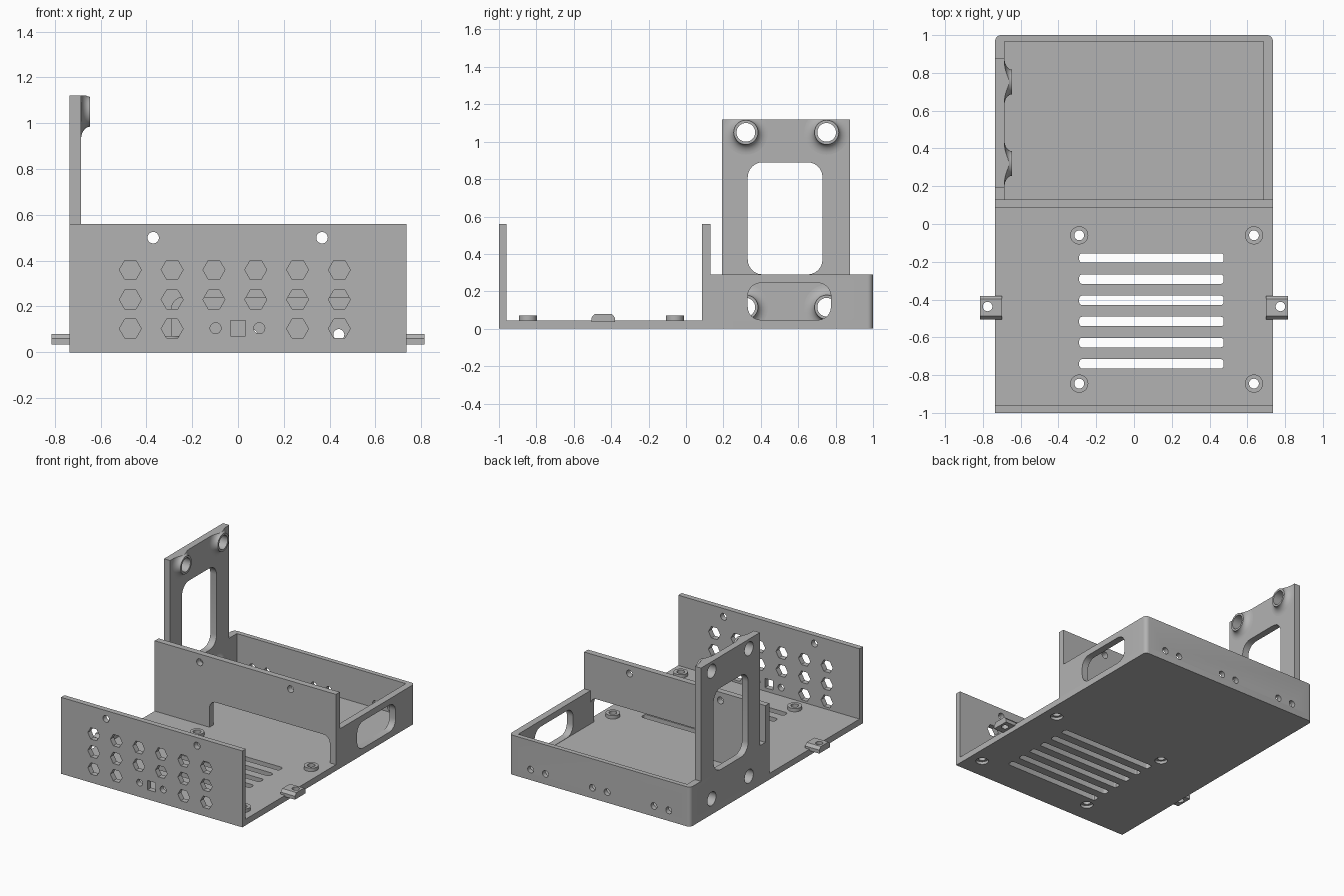
import bpy, bmesh
from math import cos, sin, pi, radians

cube = bpy.data.objects.get("Cube")
if cube:
    bpy.data.objects.remove(cube, do_unlink=True)

grey = bpy.data.materials.new("plain grey")
grey.use_nodes = True
GREY = (0.45, 0.45, 0.45, 1)
grey.diffuse_color = GREY
grey.node_tree.nodes["Principled BSDF"].inputs["Base Color"].default_value = GREY

# Main sizes
HALF_W, FLOOR, WALL, INNER = 0.735, 0.045, 0.56, 0.685
MID_Y0, MID_Y1, TRAY_TOP, TOWER_TOP = 0.085, 0.13, 0.29, 1.12


def circle(u, v, r, n=32, turn=0):
    return [(u + r * cos(turn + 2 * pi * i / n), v + r * sin(turn + 2 * pi * i / n)) for i in range(n)]


def rounded(u0, u1, v0, v1, r=0.0, n=6):
    """Rectangle outline with rounded corners."""
    if r == 0:
        return [(u0, v0), (u1, v0), (u1, v1), (u0, v1)]
    centres = [(u1 - r, v1 - r), (u0 + r, v1 - r), (u0 + r, v0 + r), (u1 - r, v0 + r)]
    return [(cu + r * cos((q + k / n) * pi / 2), cv + r * sin((q + k / n) * pi / 2))
            for q, (cu, cv) in enumerate(centres) for k in range(n + 1)]


def place(axis, u, v, w):
    return {"x": (w, u, v), "y": (u, w, v), "z": (u, v, w)}[axis]


def prism(name, outlines, axis, a, b):
    """Extrude one or more outlines along an axis from a to b."""
    bm = bmesh.new()
    for pts in outlines:
        lo = [bm.verts.new(place(axis, u, v, a)) for u, v in pts]
        hi = [bm.verts.new(place(axis, u, v, b)) for u, v in pts]
        bm.faces.new(lo[::-1])
        bm.faces.new(hi)
        for i in range(len(pts)):
            j = (i + 1) % len(pts)
            bm.faces.new((lo[i], lo[j], hi[j], hi[i]))
    return finish(name, bm)


def finish(name, bm):
    bmesh.ops.recalc_face_normals(bm, faces=bm.faces)
    me = bpy.data.meshes.new(name)
    bm.to_mesh(me)
    bm.free()
    me.materials.append(grey)
    ob = bpy.data.objects.new(name, me)
    bpy.context.collection.objects.link(ob)
    return ob


def box(name, x0, x1, y0, y1, z0, z1):
    return prism(name, [rounded(x0, x1, y0, y1)], "z", z0, z1)


def cut(ob, outlines, axis, a, b, operation="DIFFERENCE"):
    """Boolean an extruded outline with a part, then drop the cutter."""
    cutter = prism("cutter", outlines, axis, a, b)
    cutter.hide_render = True
    mod = ob.modifiers.new("cut", "BOOLEAN")
    mod.operation, mod.object, mod.solver = operation, cutter, "EXACT"
    bpy.context.view_layer.update()
    result = bpy.data.meshes.new_from_object(ob.evaluated_get(bpy.context.evaluated_depsgraph_get()))
    ob.modifiers.clear()
    ob.data = result
    bpy.data.objects.remove(cutter, do_unlink=True)


# Floor with rounded rear corners, vent slots and screw holes
R = 0.03
rear_arc = [(HALF_W - R + R * cos(k * pi / 12), 1 - R + R * sin(k * pi / 12)) for k in range(7)]
rear = rear_arc + [(-x, y) for x, y in reversed(rear_arc)]
floor = prism("floor", [[(-HALF_W, -1), (HALF_W, -1)] + rear], "z", 0, FLOOR)
posts = [(x, y) for x in (-0.29, 0.635) for y in (-0.06, -0.845)]
slots = [rounded(-0.29, 0.475, y - 0.025, y + 0.025, 0.015, 3)
         for y in [-0.18 - 0.112 * i for i in range(6)]]
post_holes = [circle(x, y, 0.026) for x, y in posts]
cut(floor, slots + post_holes, "z", -0.1, 0.1)
cut(floor, [circle(x, y, 0.043) for x, y in posts], "z", -0.1, 0.02)

# Standoffs
for i, (x, y) in enumerate(posts):
    post = prism(f"standoff_{i + 1}", [circle(x, y, 0.048)], "z", FLOOR, 0.07)
    cut(post, [post_holes[i]], "z", 0, 0.1)

# Front wall with hexagonal vents and port openings
front = box("front_wall", -HALF_W, HALF_W, -1, -0.96, FLOOR, WALL)
hexes = [circle(-0.47 + 0.1825 * c, z, 0.048, 6) for c in range(6) for z in (0.36, 0.23, 0.103)
         if z > 0.2 or c not in (2, 3)]
top_holes = [circle(x, 0.5, 0.025) for x in (-0.37, 0.367)]
ports = [circle(x, 0.105, 0.024) for x in (-0.098, 0.093)] + [rounded(-0.033, 0.033, 0.07, 0.138)]
cut(front, hexes + top_holes + ports, "y", -1.1, -0.9)

# Middle wall with cable opening
middle = box("middle_wall", -HALF_W, HALF_W, MID_Y0, MID_Y1, FLOOR, WALL)
cut(middle, top_holes + [rounded(-0.29, INNER, -0.1, 0.24, 0.05)], "y", 0, 0.2)

# Rear tray walls, one U-shaped band
inner = [(-INNER, MID_Y1), (-INNER, 0.965), (INNER, 0.965), (INNER, MID_Y1)]
tray = prism("rear_tray_walls", [[(HALF_W, MID_Y1)] + rear + [(-HALF_W, MID_Y1)] + inner],
             "z", FLOOR, TRAY_TOP)
cut(tray, [rounded(0.33, 0.775, FLOOR + 0.002, 0.245, 0.07)], "x", 0.6, 0.8)
cut(tray, [circle(s * x + d, 0.077, 0.024) for x, s in ((0.5, 1), (0, 1), (0.5, -1))
           for d in (-0.06, 0.06)], "y", 0.9, 1.1)

# Tower plate standing on the side wall
tower = box("tower_plate", -HALF_W, -INNER, 0.193, 0.876, TRAY_TOP, TOWER_TOP)
cut(tower, [rounded(0.33, 0.73, TRAY_TOP, 0.89, 0.08)], "x", -0.8, -0.6)

# Flared screw bosses, trimmed to the plate
mounts = [(y, z) for y in (0.32, 0.752) for z in (0.115, 1.05)]
mount_holes = [circle(y, z, 0.05) for y, z in mounts]
FLARE, DEPTH, STEPS = 0.055, 0.04, 8
for i, (y, z) in enumerate(mounts):
    profile = [(-0.7, 0.12)] + [
        (-INNER + DEPTH * (1 - cos(k * pi / 2 / STEPS)), 0.12 - FLARE * sin(k * pi / 2 / STEPS))
        for k in range(STEPS + 1)]
    bm = bmesh.new()
    rings = [[bm.verts.new((x, u, v)) for u, v in circle(y, z, r)] for x, r in profile]
    for a, b in zip(rings, rings[1:]):
        for j in range(len(a)):
            k = (j + 1) % len(a)
            bm.faces.new((a[j], a[k], b[k], b[j]))
    bm.faces.new(rings[0])
    bm.faces.new(rings[-1])
    boss = finish(f"screw_boss_{i + 1}", bm)
    cut(boss, [rounded(0.193, 0.876, FLOOR, TOWER_TOP)], "x", -0.72, -0.6, "INTERSECT")
    cut(boss, [mount_holes[i]], "x", -0.8, -0.6)
for part in (tray, tower):
    cut(part, mount_holes, "x", -0.8, -0.6)

# Side mounting tabs with chamfered tops
tab_outline = [(-0.505, 0.035), (-0.38, 0.035), (-0.38, 0.06), (-0.398, 0.08), (-0.487, 0.08), (-0.505, 0.06)]
for side, s in (("left", 1), ("right", -1)):
    tab = prism(f"{side}_tab", [tab_outline], "x", s * 0.7, s * 0.815)
    cut(tab, [circle(s * 0.775, -0.437, 0.025)], "z", 0, 0.2)

# Smooth round surfaces, sharp edges kept
for ob in bpy.context.collection.objects:
    if ob.type == "MESH" and ob.data.materials and ob.data.materials[0] == grey:
        bpy.ops.object.select_all(action="DESELECT")
        ob.select_set(True)
        bpy.context.view_layer.objects.active = ob
        bpy.ops.object.shade_smooth_by_angle(angle=radians(30))
